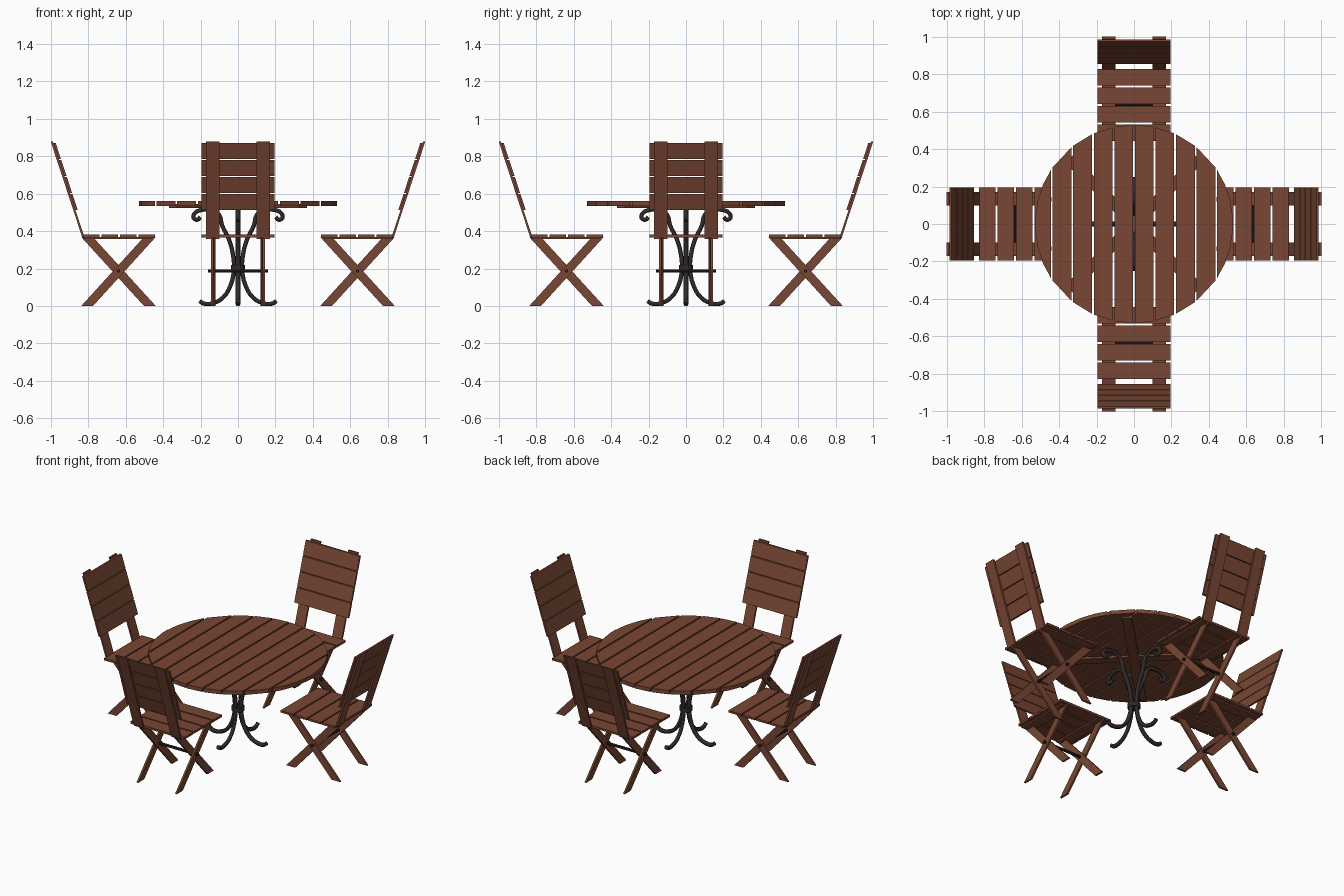
import bpy, bmesh, math
from mathutils import Vector, Matrix

if "Cube" in bpy.data.objects:
    bpy.data.objects.remove(bpy.data.objects["Cube"])


def material(name, rgb):
    m = bpy.data.materials.new(name)
    m.diffuse_color = (*rgb, 1)
    m.use_nodes = True
    m.node_tree.nodes["Principled BSDF"].inputs["Base Color"].default_value = m.diffuse_color
    return m


WOOD = material("wood", (0.19, 0.062, 0.033))
IRON = material("iron", (0.03, 0.022, 0.022))


def link(name, me, mat, turn=0.0):
    if not me.materials:
        me.materials.append(mat)
    ob = bpy.data.objects.new(name, me)
    ob.rotation_euler.z = turn
    bpy.context.collection.objects.link(ob)
    return ob


def prisms(name, parts):
    """Each part is (outline, low, high, axis): outline in xz if axis is y, in xy if axis is z."""
    bm = bmesh.new()
    for outline, lo, hi, axis in parts:
        def put(p, h):
            return bm.verts.new((p[0], h, p[1]) if axis == "y" else (p[0], p[1], h))
        a = [put(p, lo) for p in outline]
        b = [put(p, hi) for p in outline]
        bm.faces.new(a)
        bm.faces.new(b[::-1])
        for i in range(len(a)):
            j = (i + 1) % len(a)
            bm.faces.new((a[i], b[i], b[j], a[j]))
    bmesh.ops.recalc_face_normals(bm, faces=bm.faces)
    me = bpy.data.meshes.new(name)
    bm.to_mesh(me)
    bm.free()
    return me


def rect(x0, x1, z0, z1):
    return [(x0, z0), (x1, z0), (x1, z1), (x0, z1)]


def cylinder(name, r, depth, sides, matrix):
    bm = bmesh.new()
    bmesh.ops.create_cone(bm, cap_ends=True, segments=sides, radius1=r, radius2=r,
                          depth=depth, matrix=matrix)
    me = bpy.data.meshes.new(name)
    bm.to_mesh(me)
    bm.free()
    return me


# Table top: ten slats clipped to a circle
R = 0.53
slats = []
for i in range(-5, 5):
    x0, x1 = i * 0.11 + 0.005, (i + 1) * 0.11 - 0.005
    xs = [x0, x1]
    if i == 4:
        xs = [x0, 0.485, 0.515, 0.53]
    elif i == -5:
        xs = [-0.53, -0.515, -0.485, x1]
    up = [(x, math.sqrt(max(R * R - x * x, 0.0004))) for x in xs]
    slats.append((up + [(x, -y) for x, y in reversed(up)], 0.535, 0.56, "z"))
link("table_top_slats", prisms("table_top_slats", slats), WOOD)

# Crossed battens under the table top
batten = prisms("table_batten", [(rect(-0.49, 0.49, -0.03, 0.03), 0.524, 0.545, "z")])
for k in (1, 3):
    link("table_batten", batten, WOOD, k * math.pi / 4)

# Pedestal: four scrolled iron arms
path = [(0.205, 0.027), (0.185, 0.013), (0.13, 0.016), (0.08, 0.045), (0.04, 0.11),
        (0.022, 0.2), (0.028, 0.28), (0.05, 0.36), (0.085, 0.43), (0.10, 0.485),
        (0.14, 0.513), (0.195, 0.513), (0.232, 0.495), (0.237, 0.47), (0.216, 0.461),
        (0.202, 0.475)]
cu = bpy.data.curves.new("pedestal_arm", "CURVE")
cu.dimensions = "3D"
sp = cu.splines.new("BEZIER")
sp.bezier_points.add(len(path) - 1)
for bp, (x, z) in zip(sp.bezier_points, path):
    bp.co = (x, 0, z)
    bp.handle_left_type = bp.handle_right_type = "AUTO"
cu.resolution_u = 3
cu.bevel_depth = 0.013
cu.bevel_resolution = 1
cu.use_fill_caps = True
tmp = bpy.data.objects.new("arm_path", cu)
bpy.context.collection.objects.link(tmp)
bpy.context.view_layer.update()
arm = bpy.data.meshes.new_from_object(tmp.evaluated_get(bpy.context.evaluated_depsgraph_get()))
bpy.data.objects.remove(tmp)
arm.materials.clear()
for k in range(4):
    link("pedestal_arm", arm, IRON, k * math.pi / 2)

# Collar binding the arms
collar = cylinder("pedestal_collar", 0.038, 0.03, 16, Matrix.Translation((0, 0, 0.205)))
link("pedestal_collar", collar, IRON)

# Chair seat: four slats and two battens
seat = prisms("seat_slats", [
    (rect(0.443 + i * 0.099, 0.533 + i * 0.099, 0.367, 0.381), -0.195, 0.195, "y")
    for i in range(4)])
seat_battens = prisms("seat_battens", [
    (rect(0.46, 0.825, 0.358, 0.369), min(s * 0.10, s * 0.17), max(s * 0.10, s * 0.17), "y")
    for s in (-1, 1)])


# Chair back: slanted posts outside, slats on the inner side
def lean(z, off):
    return (0.826 + (z - 0.37) * 0.166 / 0.505 + off, z)


def slanted(z0, z1, o0, o1):
    return [lean(z0, o0), lean(z0, o1), lean(z1, o1), lean(z1, o0)]


posts = prisms("back_posts", [
    (slanted(0.365, 0.88, -0.004, 0.008), min(s * 0.10, s * 0.17), max(s * 0.10, s * 0.17), "y")
    for s in (-1, 1)])
back = prisms("back_slats", [
    (slanted(0.512 + i * 0.091, 0.598 + i * 0.091, -0.016, -0.004), -0.195, 0.195, "y")
    for i in range(4)])

# Crossed legs: two slanted boards per side, cut level at floor and seat
legs = []
for s in (-1, 1):
    for x0, x1, a, b in ((0.44, 0.775, 0.121, 0.133), (0.775, 0.44, 0.133, 0.145)):
        board = [(x0, 0), (x0 + 0.063, 0), (x1 + 0.063, 0.368), (x1, 0.368)]
        legs.append((board, min(s * a, s * b), max(s * a, s * b), "y"))
legs = prisms("crossed_legs", legs)

# Pivot rod through the leg crossings
rod = cylinder("pivot_rod", 0.009, 0.32, 10,
               Matrix.Translation((0.639, 0, 0.187)) @ Matrix.Rotation(math.pi / 2, 4, "X"))

# Four chairs around the table
for k in range(4):
    for name, me, mat in (("seat_slats", seat, WOOD), ("seat_battens", seat_battens, WOOD),
                          ("back_posts", posts, WOOD), ("back_slats", back, WOOD),
                          ("crossed_legs", legs, WOOD), ("pivot_rod", rod, IRON)):
        link("chair_" + name, me, mat, k * math.pi / 2)
